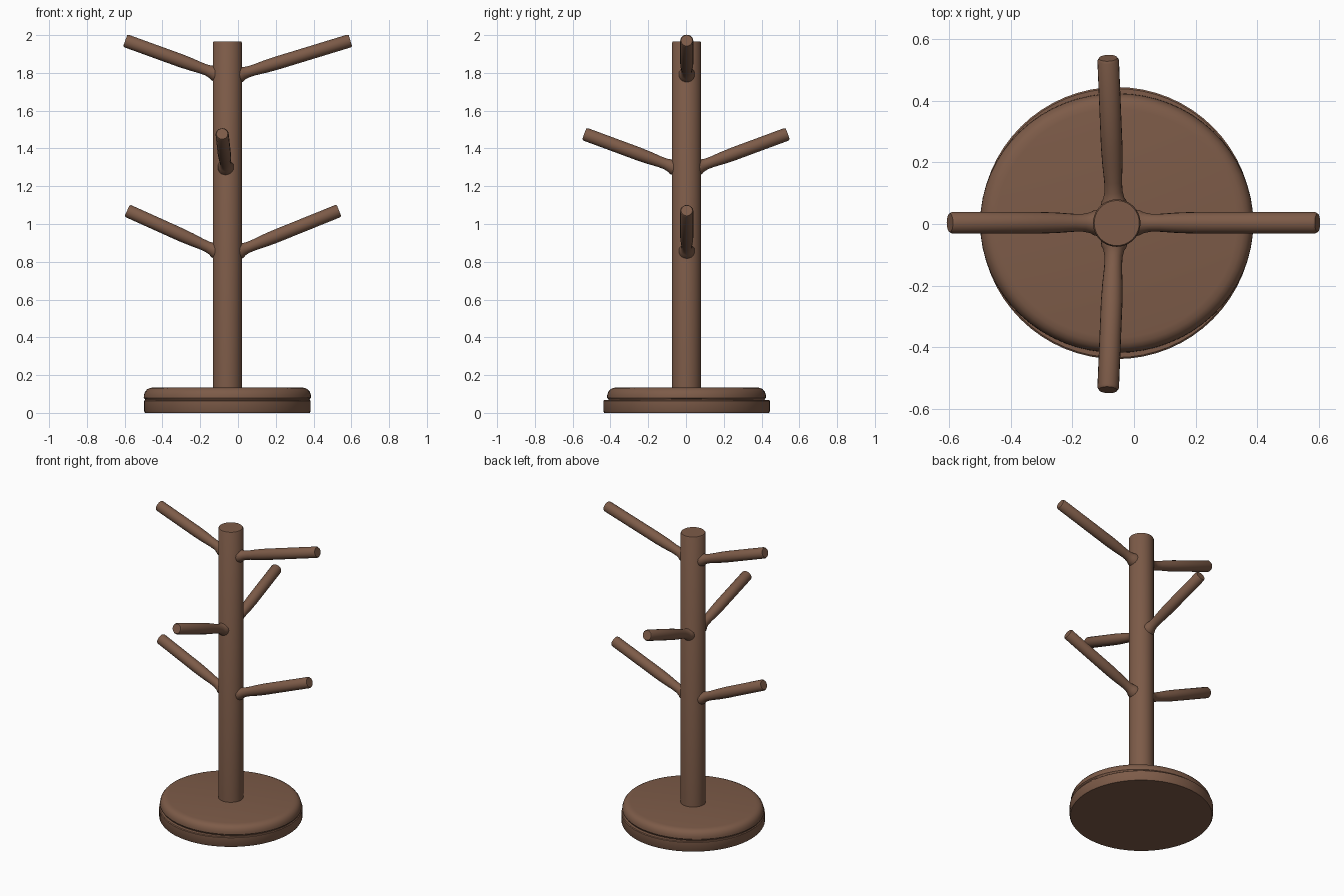
import bpy, bmesh, math
from mathutils import Vector

if "Cube" in bpy.data.objects:
    bpy.data.objects.remove(bpy.data.objects["Cube"])

wood = bpy.data.materials.new("brown wood")
wood.diffuse_color = (0.205, 0.105, 0.065, 1)
wood.use_nodes = True
wood.node_tree.nodes["Principled BSDF"].inputs["Base Color"].default_value = wood.diffuse_color

CX = -0.056  # trunk and base axis


def loft(name, rings, sides):
    """Skin circles given as (centre, direction, radius, y scale), capped at both ends."""
    bm = bmesh.new()
    loops = []
    for centre, direction, r, sy in rings:
        rot = Vector(direction).to_track_quat('Z', 'Y')
        loop = []
        for i in range(sides):
            a = 2 * math.pi * i / sides
            p = rot @ Vector((r * math.cos(a), r * math.sin(a) * sy, 0))
            loop.append(bm.verts.new(Vector(centre) + p))
        loops.append(loop)
    for a, b in zip(loops, loops[1:]):
        for i in range(sides):
            j = (i + 1) % sides
            bm.faces.new((a[i], a[j], b[j], b[i]))
    bm.faces.new(loops[0][::-1])
    bm.faces.new(loops[-1])
    bmesh.ops.recalc_face_normals(bm, faces=bm.faces[:])
    mesh = bpy.data.meshes.new(name)
    bm.to_mesh(mesh)
    bm.free()
    mesh.materials.append(wood)
    ob = bpy.data.objects.new(name, mesh)
    bpy.context.collection.objects.link(ob)
    bpy.ops.object.select_all(action='DESELECT')
    ob.select_set(True)
    bpy.context.view_layer.objects.active = ob
    bpy.ops.object.shade_smooth_by_angle(angle=math.radians(35))
    return ob


def lathe(name, profile, sides, sy=1.0):
    return loft(name, [((CX, 0.003, z), (0, 0, 1), r, sy) for r, z in profile], sides)


def branch(name, root, tip):
    """Peg that flares into the trunk, thins, then widens to a softly rounded tip."""
    root, tip = Vector(root), Vector(tip)
    d = (tip - root).normalized()
    length = (tip - root).length
    steps = [(0, 0.044), (0.075, 0.042), (0.09, 0.034), (0.115, 0.029), (0.15, 0.029),
             (0.21, 0.033), (0.27, 0.035), (length - 0.008, 0.035), (length, 0.030)]
    loft(name, [(root + d * t, d, r, 1.0) for t, r in steps], 20)


# Base: lower disc and a slightly oval rounded upper disc
lathe("base_lower_disc", [(0.436, 0), (0.441, 0.008), (0.441, 0.064), (0.436, 0.068)], 64)
lathe("base_upper_disc", [(0.432, 0.05), (0.436, 0.073), (0.443, 0.08), (0.442, 0.095),
                          (0.436, 0.112), (0.425, 0.125), (0.41, 0.132), (0.39, 0.135)],
      64, 0.95)

# Trunk
lathe("trunk", [(0.077, 0.12), (0.077, 1.96), (0.073, 1.966)], 40)

# Branches: two side pairs, one front and back pair between them
branch("upper_left_branch", (CX, 0.004, 1.775), (-0.597, 0.004, 1.971))
branch("upper_right_branch", (CX, 0.004, 1.772), (0.595, 0.004, 1.971))
branch("lower_left_branch", (CX, 0.004, 0.832), (-0.587, 0.004, 1.071))
branch("lower_right_branch", (CX, 0.004, 0.832), (0.535, 0.004, 1.071))
for name, s in (("front_branch", -1), ("back_branch", 1)):
    branch(name, (-0.062, 0, 1.278), (-0.084, s * 0.538, 1.477))
